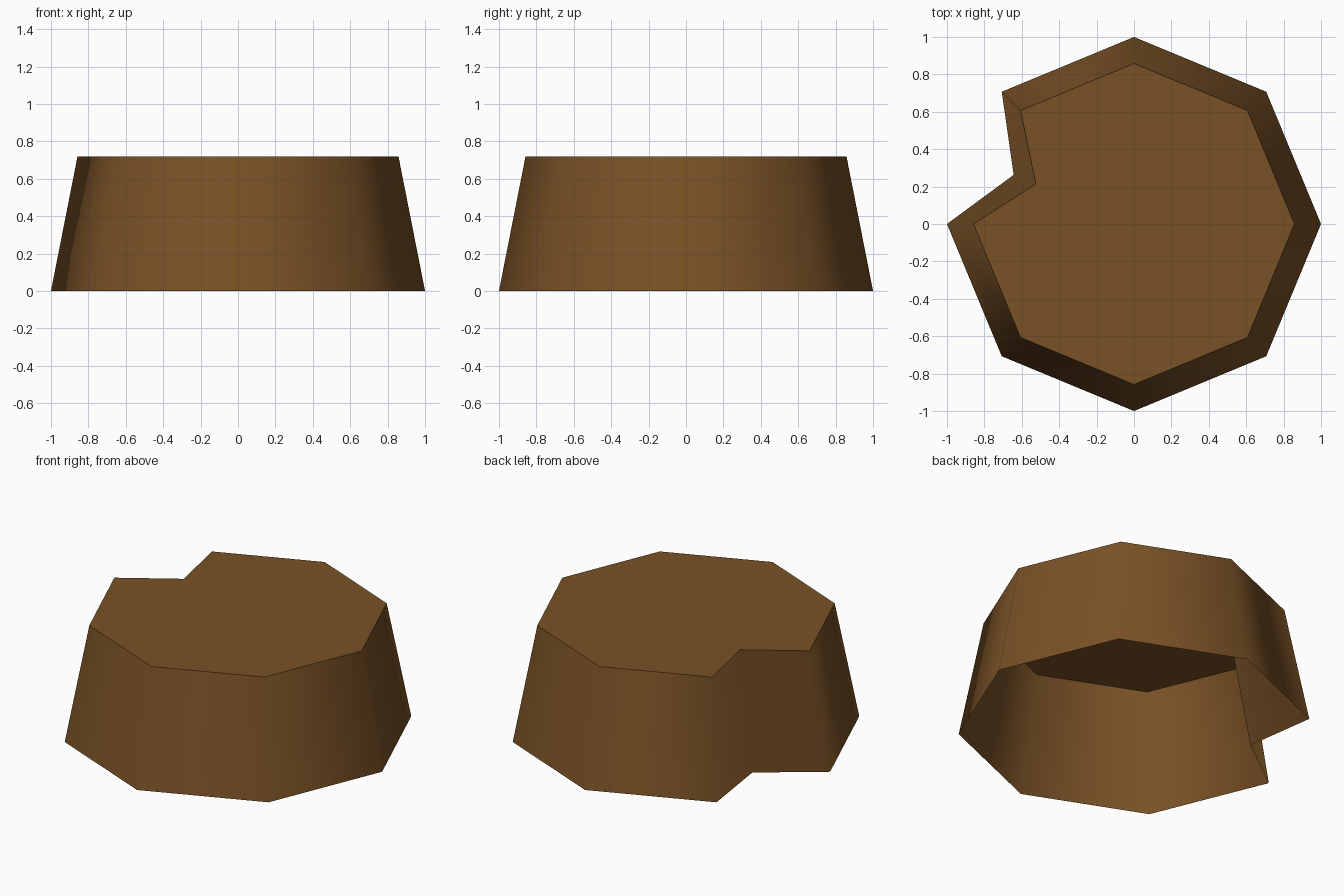
import bpy, bmesh, math

if "Cube" in bpy.data.objects:
    bpy.data.objects.remove(bpy.data.objects["Cube"])

wood = bpy.data.materials.new("brown wood")
wood.diffuse_color = (0.19, 0.082, 0.019, 1)
wood.use_nodes = True
wood.node_tree.nodes["Principled BSDF"].inputs["Base Color"].default_value = wood.diffuse_color

HEIGHT = 0.72


def ring(bm, radius, notch, z):
    """Octagon with one extra vertex pulled inwards on the back left side."""
    pts = [(radius, math.radians(45 * i)) for i in range(8)]
    pts.insert(4, (notch, math.radians(157.8)))
    return [bm.verts.new((r * math.cos(a), r * math.sin(a), z)) for r, a in pts]


# Tapered stump shell, open underneath
bm = bmesh.new()
low = ring(bm, 1.0, 0.695, 0)
high = ring(bm, 0.858, 0.567, HEIGHT)
centre = bm.verts.new((0, 0, HEIGHT))
n = len(low)
for i in range(n):
    j = (i + 1) % n
    side = bm.faces.new((low[i], low[j], high[j], high[i]))
    side.smooth = True
    # Flat top as a fan around the centre
    bm.faces.new((high[i], high[j], centre))

# Crisp rim, smooth sides
for i in range(n):
    bm.edges.get((high[i], high[(i + 1) % n])).smooth = False

mesh = bpy.data.meshes.new("stump")
bm.to_mesh(mesh)
bm.free()
mesh.materials.append(wood)
bpy.context.collection.objects.link(bpy.data.objects.new("stump", mesh))
